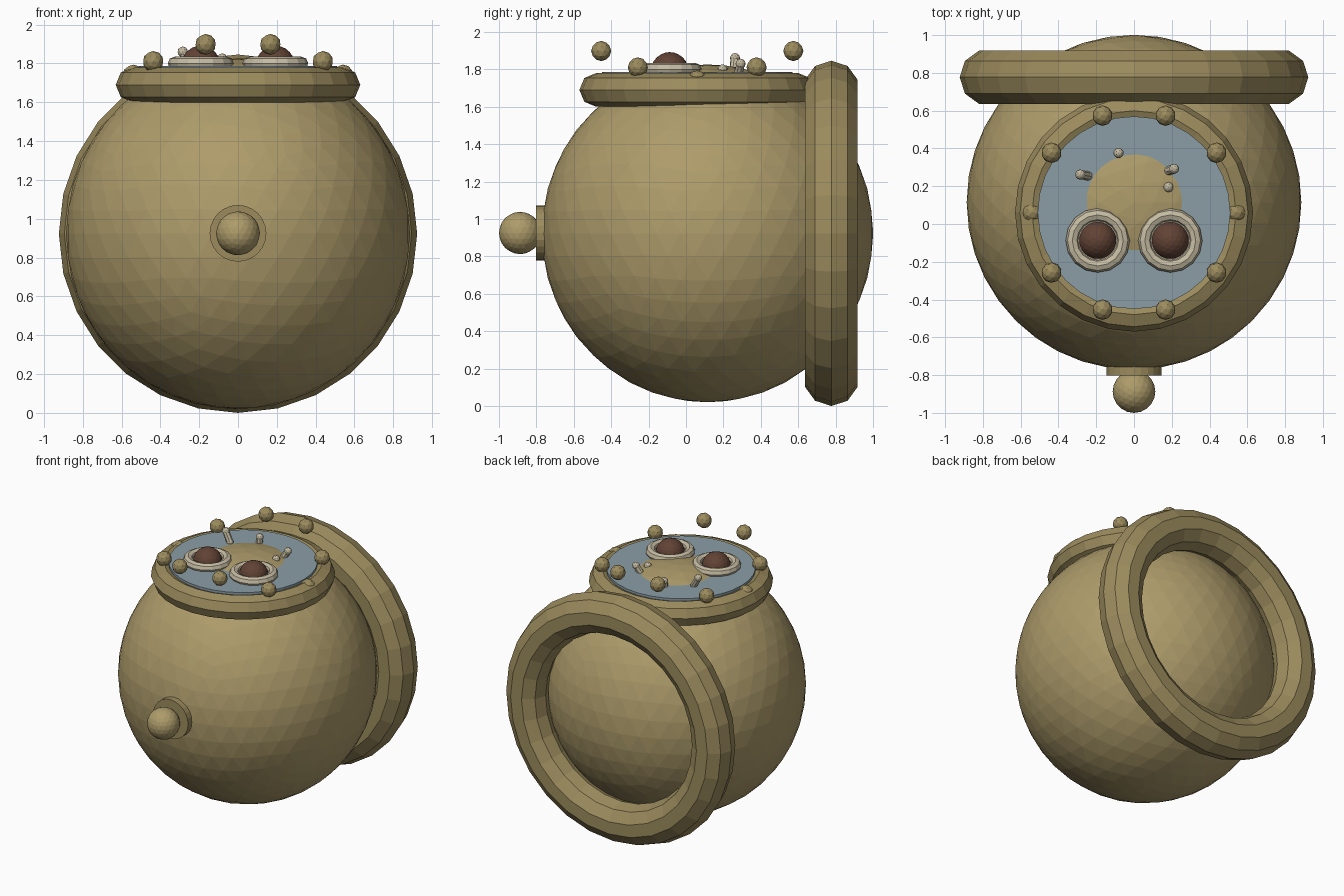
import bpy, math
from mathutils import Vector

if "Cube" in bpy.data.objects:
    bpy.data.objects.remove(bpy.data.objects["Cube"])

def material(name, rgb):
    m = bpy.data.materials.new(name)
    m.diffuse_color = (*rgb, 1)
    m.use_nodes = True
    m.node_tree.nodes["Principled BSDF"].inputs["Base Color"].default_value = m.diffuse_color
    return m

CLAY = material("clay", (0.42, 0.33, 0.145))
RIM = material("rim_clay", (0.33, 0.26, 0.11))
WATER = material("blue_grey", (0.26, 0.34, 0.38))
CREAM = material("cream", (0.56, 0.50, 0.36))
BROWN = material("dark_brown", (0.12, 0.055, 0.035))

def finish(name, mat, scale=None):
    o = bpy.context.object
    o.name = name
    o.data.materials.append(mat)
    if scale:
        o.scale = scale
    return o

def ball(name, loc, r, mat, sub=3, scale=None):
    bpy.ops.mesh.primitive_ico_sphere_add(subdivisions=sub, radius=r, location=loc)
    return finish(name, mat, scale)

def ring(name, loc, major, minor, mat, seg, sides, rot=(0, 0, 0)):
    bpy.ops.mesh.primitive_torus_add(location=loc, rotation=rot, major_radius=major,
                                     minor_radius=minor, major_segments=seg, minor_segments=sides)
    return finish(name, mat)

def rod(name, a, b, r, mat, sides=32):
    a, b = Vector(a), Vector(b)
    d = b - a
    bpy.ops.mesh.primitive_cylinder_add(vertices=sides, radius=r, depth=d.length, location=(a + b) / 2,
                                        rotation=d.to_track_quat('Z', 'Y').to_euler())
    return finish(name, mat)

# Round pot body, its crown just breaking through the blue disc
ball("pot_body", (0, 0.115, 0.923), 1, CLAY, 4, (0.886, 0.886, 0.903))

# Large ring at the back
ring("back_ring", (0, 0.777, 0.923), 0.775, 0.148, RIM, 28, 10, (math.pi / 2, 0, 0))

# Collar and disc on top
ring("top_collar", (0, 0.06, 1.69), 0.54, 0.09, RIM, 28, 8)
rod("top_disc", (0, 0.06, 1.74), (0, 0.06, 1.786), 0.51, WATER)

# Beads circling the collar, rising to front and back
for i in range(10):
    a = i * math.tau / 10
    z = {0: 1.74, 1: 1.81, 2: 1.898}[min(i % 5, 5 - i % 5)]
    ball(f"collar_bead_{i}", (0.54 * math.cos(a), 0.06 + 0.54 * math.sin(a), z), 0.054, RIM, 2)

# Front knob and its backing plate
rod("knob_plate", (0, -0.72, 0.925), (0, -0.803, 0.925), 0.146, RIM, 24)
ball("front_knob", (0, -0.887, 0.925), 0.113, CLAY, 3)

# Pair of ringed eyes
for side, s in (("left", -1), ("right", 1)):
    x, y = 0.192 * s, -0.087
    ring(f"{side}_eye_ring", (x, y, 1.8), 0.135, 0.035, CREAM, 16, 8)
    rod(f"{side}_eye_white", (x, y, 1.77), (x, y, 1.81), 0.13, CREAM, 16)
    ball(f"{side}_eye_ball", (x, y, 1.792), 0.1, BROWN, 3)

# Small tilted pegs with rounded ends
pegs = [((-0.245, 0.255, 1.79), (-0.285, 0.262, 1.86)),
        ((-0.082, 0.372, 1.78), (-0.082, 0.376, 1.825)),
        ((0.185, 0.282, 1.785), (0.212, 0.292, 1.83)),
        ((0.182, 0.195, 1.78), (0.182, 0.195, 1.80))]
for i, (a, b) in enumerate(pegs):
    rod(f"peg_{i}", a, b, 0.024, CREAM, 8)
    ball(f"peg_tip_{i}", b, 0.027, CREAM, 2)
    ball(f"peg_base_{i}", a, 0.025, CREAM, 2)
